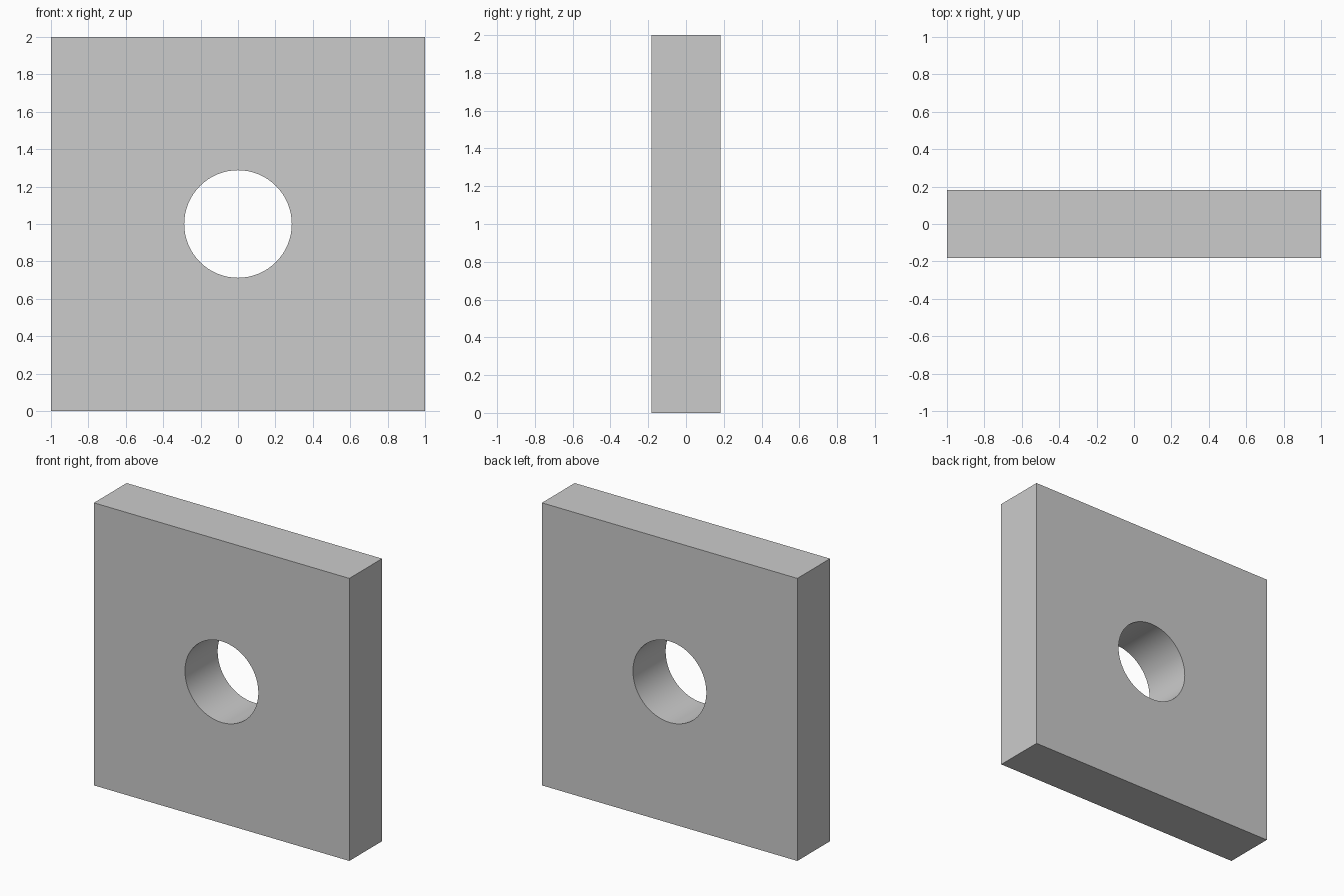
import bpy, bmesh
from math import sin, cos, tau, radians

if "Cube" in bpy.data.objects:
    bpy.data.objects.remove(bpy.data.objects["Cube"])

SIZE, THICK, HOLE_R, SEGMENTS = 2.0, 0.366, 0.2875, 64
H = SIZE / 2


def loop(bm, points):
    """Closed edge loop in the front plane, points given as (x, z)."""
    verts = [bm.verts.new((x, -THICK / 2, z)) for x, z in points]
    return [bm.edges.new((a, b)) for a, b in zip(verts, verts[1:] + verts[:1])]


bm = bmesh.new()

# Front face: square outline with a round hole in the middle
edges = loop(bm, [(-H, 0), (H, 0), (H, SIZE), (-H, SIZE)])
edges += loop(bm, [(HOLE_R * cos(tau * i / SEGMENTS), H + HOLE_R * sin(tau * i / SEGMENTS))
                   for i in range(SEGMENTS)])
bmesh.ops.triangle_fill(bm, edges=edges, use_beauty=True, normal=(0, -1, 0))

# Thickness: outer sides, hole wall and back face
front = bm.faces[:]
ret = bmesh.ops.extrude_face_region(bm, geom=front, use_keep_orig=True)
new_verts = [g for g in ret["geom"] if isinstance(g, bmesh.types.BMVert)]
bmesh.ops.translate(bm, verts=new_verts, vec=(0, THICK, 0))
bmesh.ops.recalc_face_normals(bm, faces=bm.faces[:])

mesh = bpy.data.meshes.new("square_plate")
bm.to_mesh(mesh)
bm.free()
plate = bpy.data.objects.new("square_plate", mesh)
bpy.context.collection.objects.link(plate)

# Smooth hole wall, crisp edges elsewhere
bpy.context.view_layer.objects.active = plate
plate.select_set(True)
bpy.ops.object.shade_smooth_by_angle(angle=radians(30))
